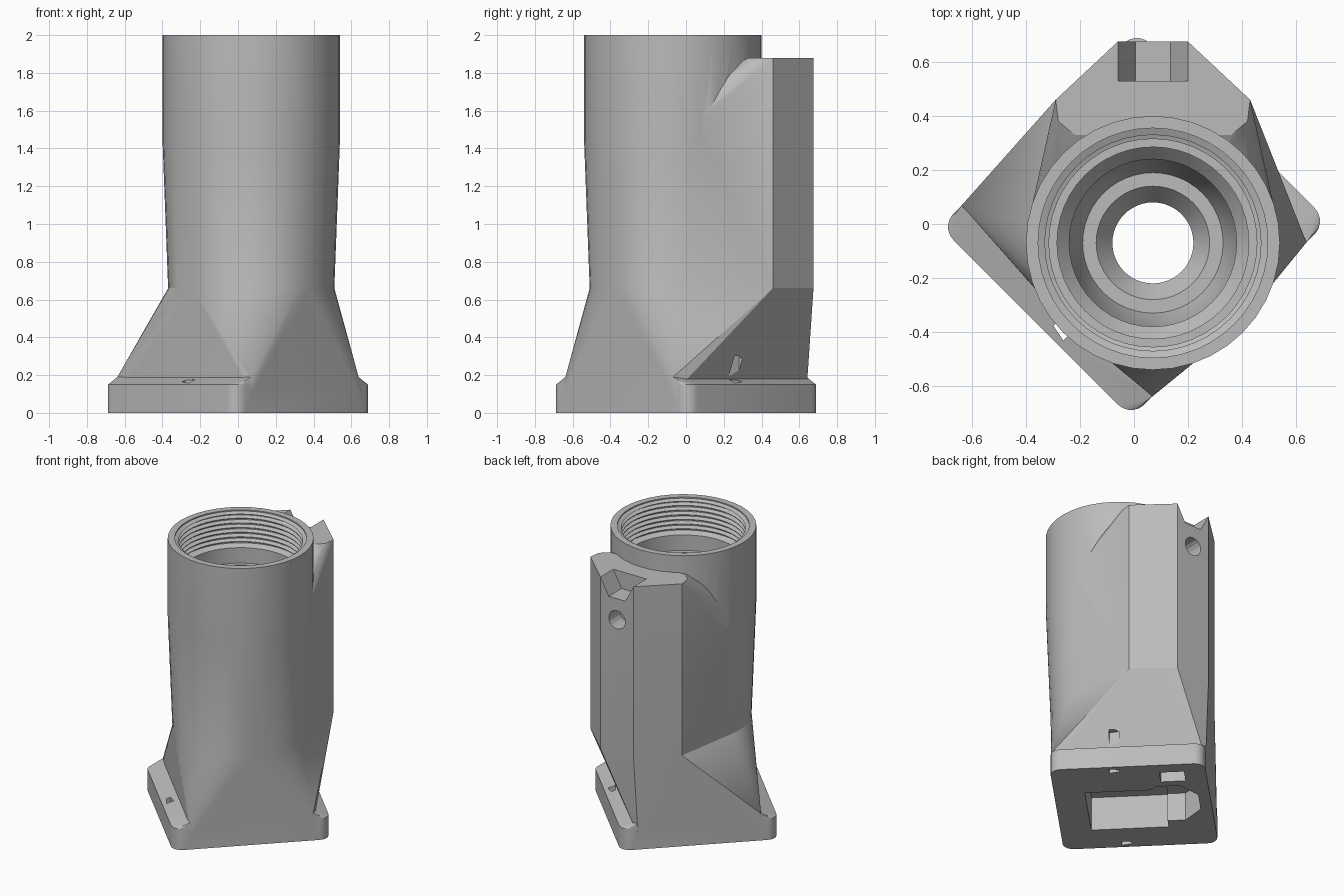
import bpy, bmesh, math
from mathutils import Vector

if "Cube" in bpy.data.objects:
    bpy.data.objects.remove(bpy.data.objects["Cube"])

AX, AY = 0.07, -0.07          # bore axis
S = math.sqrt(0.5)

gray = bpy.data.materials.new("plain gray")
gray.use_nodes = True
color = (0.5, 0.5, 0.5, 1)
gray.diffuse_color = color
gray.node_tree.nodes["Principled BSDF"].inputs["Base Color"].default_value = color


def diag(u, v, z):
    """Point in the frame of the base, which is turned 45 degrees."""
    return ((u - v) * S, (u + v) * S, z)


def ring(r, z, n=40):
    return [(AX + r * math.cos(math.tau * i / n), AY + r * math.sin(math.tau * i / n), z)
            for i in range(n)]


def rect(u, v, z):
    return [diag(a * u, b * v, z) for a in (-1, 1) for b in (-1, 1)]


def at(points, z):
    """Mirror a half outline about the bore axis and lift it to z."""
    return [(AX + s * x, y, z) for x, y in points for s in (-1, 1)]


def finish(bm, name):
    bmesh.ops.recalc_face_normals(bm, faces=bm.faces)
    mesh = bpy.data.meshes.new(name)
    bm.to_mesh(mesh)
    bm.free()
    mesh.materials.append(gray)
    obj = bpy.data.objects.new(name, mesh)
    bpy.context.collection.objects.link(obj)
    return obj


def hull(name, points):
    bm = bmesh.new()
    verts = [bm.verts.new(p) for p in points]
    bmesh.ops.convex_hull(bm, input=verts)
    bmesh.ops.delete(bm, geom=[v for v in bm.verts if not v.link_faces], context='VERTS')
    bmesh.ops.dissolve_limit(bm, angle_limit=0.005, verts=bm.verts, edges=bm.edges)
    return finish(bm, name)


def lathe(name, profile, n=48):
    """Closed solid turned around the bore axis, profile from bottom to top."""
    bm = bmesh.new()
    rings = [[bm.verts.new(p) for p in ring(r, z, n)] for r, z in profile]
    for a, b in zip(rings, rings[1:]):
        for i in range(n):
            j = (i + 1) % n
            bm.faces.new((a[i], a[j], b[j], b[i]))
    bm.faces.new(rings[0])
    bm.faces.new(rings[-1])
    return finish(bm, name)


def combine(body, other, operation):
    mod = body.modifiers.new(other.name, 'BOOLEAN')
    mod.operation, mod.object, mod.solver = operation, other, 'EXACT'
    bpy.context.view_layer.objects.active = body
    bpy.ops.object.modifier_apply(modifier=mod.name)
    bpy.data.objects.remove(other)


# Base plate: rounded corners, flanges sloping up to the body
R = 0.07
plate = []
for su in (-1, 1):
    for sv in (-1, 1):
        for k in range(6):
            t = k * math.pi / 10
            for z in (0, 0.15):
                plate.append(diag(su * (0.445 + R * math.cos(t)),
                                  sv * (0.43 + R * math.sin(t)), z))
body = hull("housing", plate + rect(0.403, 0.5, 0.19))

# Flared foot, barrel and rear tower
back = [(0.13, 0.675), (0.36, 0.46)]
front = [(0.35, 0.38), (0.29, 0.33)]
parts = [
    hull("flared_foot", rect(0.402, 0.499, 0.1) + rect(0.403, 0.5, 0.19)
         + ring(0.44, 0.66) + at(back, 0.66)),
    hull("rear_tower", ring(0.44, 0.66) + at(back, 0.66) + ring(0.468, 1.45)
         + at(back + front, 1.88)),
    hull("barrel", ring(0.44, 0.66) + ring(0.47, 1.45) + ring(0.47, 2.0)),
]
for part in parts:
    combine(body, part, 'UNION')

# Stepped bore with thread grooves at the mouth
bore = [(0.15, 0.1), (0.15, 0.38), (0.21, 0.46), (0.26, 0.46), (0.31, 0.6),
        (0.31, 1.45), (0.355, 1.5), (0.355, 1.64), (0.385, 1.64), (0.385, 1.75)]
for i in range(7):
    z = 1.755 + i * 0.033
    bore += [(0.4, z), (0.425, z + 0.011), (0.425, z + 0.018), (0.4, z + 0.028)]
bore += [(0.425, 1.992), (0.425, 2.05)]
cutters = [lathe("bore", bore)]

# Rectangular pocket under the base, with a side recess toward the tower
cutters.append(hull("pocket", [diag(u, v, z) for u in (-0.28, 0.2)
                               for v in (-0.3, 0.2) for z in (-0.1, 0.24)]))
cutters.append(hull("side_recess", [diag(0.02 + 0.24 * math.cos(a), 0.24 + 0.2 * math.sin(a), z)
                                    for a in [math.pi / 8 + i * math.pi / 4 for i in range(8)]
                                    for z in (-0.1, 0.2)]))
cutters.append(hull("cable_recess", [diag(u, v, z) for u in (0.3, 0.42)
                                     for v in (0.2, 0.36) for z in (-0.1, 0.1)]))

# Tapered notch in the top of the tower
cutters.append(hull("notch", [(AX + s * x, y, z) for s in (-1, 1) for y in (0.53, 0.75)
                              for x, z in ((0.065, 1.76), (0.13, 1.88), (0.14, 1.9))]))

# Screw hole in the back of the tower
cutters.append(hull("screw_hole", [(AX + 0.065 * math.cos(math.tau * i / 16), y,
                                    1.61 + 0.065 * math.sin(math.tau * i / 16))
                                   for i in range(16) for y in (0.55, 0.75)]))

# Small teardrop holes through both flanges
for s in (-1, 1):
    cutters.append(hull("flange_hole", [diag(s * (0.465 + du), -0.1 + dv, z)
                                        for du, dv in ((-0.025, -0.02), (0.025, -0.02),
                                                       (0.012, 0.045), (-0.012, 0.045))
                                        for z in (-0.1, 0.3)]))
for cutter in cutters:
    combine(body, cutter, 'DIFFERENCE')

# Smooth round surfaces, keep edges sharp
bpy.ops.object.select_all(action='DESELECT')
body.select_set(True)
bpy.context.view_layer.objects.active = body
bpy.ops.object.shade_smooth_by_angle(angle=math.radians(20))
